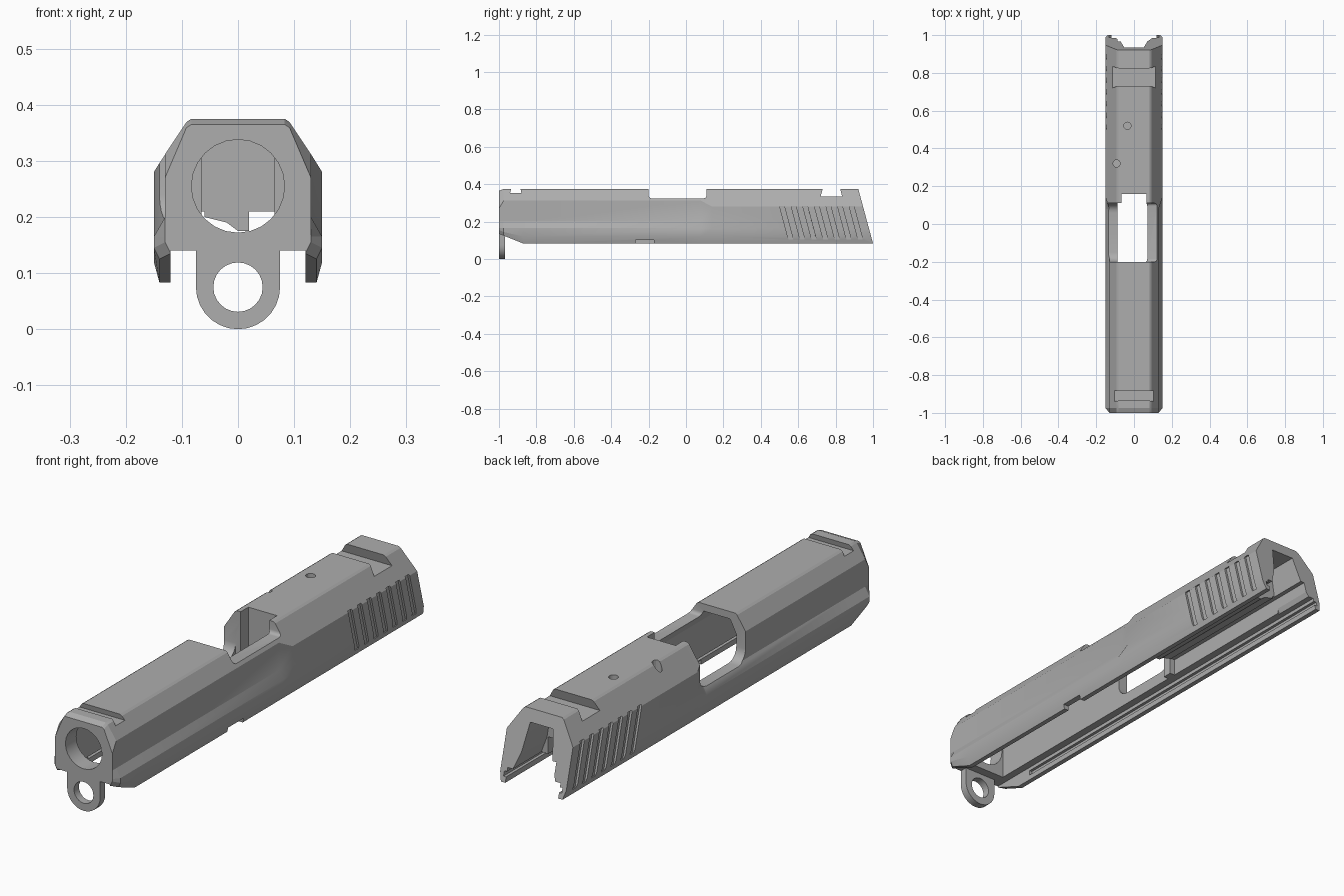
import bpy, bmesh, math

cube = bpy.data.objects.get("Cube")
if cube:
    bpy.data.objects.remove(cube, do_unlink=True)

steel = bpy.data.materials.new("grey_steel")
steel.use_nodes = True
COLOR = (0.42, 0.42, 0.42, 1)
steel.diffuse_color = COLOR
for node in steel.node_tree.nodes:
    if node.type == 'BSDF_PRINCIPLED':
        node.inputs["Base Color"].default_value = COLOR


def loft(name, rings):
    """Skin a list of equal closed rings and cap both ends."""
    bm = bmesh.new()
    loops = [[bm.verts.new(p) for p in ring] for ring in rings]
    n = len(loops[0])
    for a, b in zip(loops, loops[1:]):
        for i in range(n):
            j = (i + 1) % n
            bm.faces.new((a[i], a[j], b[j], b[i]))
    bm.faces.new(loops[0])
    bm.faces.new(loops[-1])
    bmesh.ops.recalc_face_normals(bm, faces=bm.faces)
    mesh = bpy.data.meshes.new(name)
    bm.to_mesh(mesh)
    bm.free()
    mesh.materials.append(steel)
    obj = bpy.data.objects.new(name, mesh)
    bpy.context.collection.objects.link(obj)
    return obj


def prism(name, axis, outline, start, end):
    """Extrude a flat outline along one axis."""
    place = {'x': lambda u, v, t: (t, u, v),
             'y': lambda u, v, t: (u, t, v),
             'z': lambda u, v, t: (u, v, t)}[axis]
    return loft(name, [[place(u, v, t) for u, v in outline] for t in (start, end)])


def rect(u0, u1, v0, v1):
    return [(u0, v0), (u1, v0), (u1, v1), (u0, v1)]


def mirrored(half):
    """Close a half outline by mirroring it across zero."""
    return half + [(-u, v) for u, v in reversed(half)]


def arc(cu, cv, r, a0, a1, n):
    return [(cu + r * math.cos(math.radians(a0 + (a1 - a0) * i / n)),
             cv + r * math.sin(math.radians(a0 + (a1 - a0) * i / n)))
            for i in range(n + 1)]


def circle(cu, cv, r, n=24):
    return arc(cu, cv, r, 0, 360, n)[:-1]


def slot(u0, u1, v0, v1, r):
    """Upright slot with rounded lower corners."""
    return (arc(u0 + r, v0 + r, r, 180, 270, 5) + arc(u1 - r, v0 + r, r, 270, 360, 5)
            + [(u1, v1), (u0, v1)])


def cut(obj, axis, outline, start, end):
    cutter = prism("cutter", axis, outline, start, end)
    cutter.hide_render = True
    mod = obj.modifiers.new("cut", 'BOOLEAN')
    mod.operation, mod.solver, mod.object = 'DIFFERENCE', 'EXACT', cutter
    bpy.context.view_layer.objects.active = obj
    bpy.ops.object.modifier_apply(modifier=mod.name)
    bpy.data.objects.remove(cutter, do_unlink=True)


# Outer shell: narrow upper flanks in front, full width behind, raked rear
def section(y, base, w, shoulder, foot=0.15, top=0.375, rake=0.0):
    half = [(foot - 0.01, base), (foot, max(0.12, base + 0.02)), (foot, 0.165),
            (w, 0.2), (w, shoulder), (0.092, top - 0.006), (0.083, top)]
    return [(x, y - rake * (z - base), z) for x, z in mirrored(half)]


slide = loft("slide_body", [
    section(-1.0, 0.135, 0.13, 0.27, foot=0.13, top=0.365),
    section(-0.975, 0.125, 0.13, 0.312),
    section(-0.87, 0.083, 0.13, 0.312),
    section(0.08, 0.083, 0.13, 0.312),
    section(0.14, 0.083, 0.15, 0.28),
    section(1.0, 0.083, 0.15, 0.28, rake=0.27)])

# Underside channel, rail grooves and front chamber
cut(slide, 'y', rect(-0.12, 0.12, 0.0, 0.14), -1.1, 1.1)
cut(slide, 'y', rect(-0.132, 0.132, 0.105, 0.125), -0.8, 1.1)
cut(slide, 'y', mirrored([(0.088, 0.1), (0.088, 0.29), (0.06, 0.345)]), -0.93, 0.11)
cut(slide, 'y', circle(0, 0.255, 0.083), -1.1, -0.9)

# Ejection port: shallow on the left, deep on the right, with a hood notch
cut(slide, 'x', slot(-0.2, 0.11, 0.325, 0.5, 0.015), -0.3, 0.3)
cut(slide, 'x', slot(-0.2, 0.11, 0.19, 0.5, 0.05), -0.3, 0.0)
cut(slide, 'z', rect(-0.065, 0.065, 0.1, 0.16), 0.12, 0.5)

# Rear channel below the breech block, and the open rear end
cut(slide, 'y', rect(-0.088, 0.065, 0.1, 0.21), 0.15, 1.1)
cut(slide, 'y', mirrored([(0.1, 0.13), (0.07, 0.21), (0.052, 0.325)]), 0.8, 1.1)

# Dovetail sight cuts
cut(slide, 'x', [(-0.94, 0.353), (-0.88, 0.353), (-0.89, 0.4), (-0.93, 0.4)], -0.3, 0.3)
cut(slide, 'x', [(0.72, 0.335), (0.835, 0.335), (0.818, 0.4), (0.737, 0.4)], -0.3, 0.3)

# Small top holes and lower edge notch
for x, y in ((-0.035, 0.52), (-0.092, 0.32)):
    cut(slide, 'z', circle(x, y, 0.019, 16), 0.3, 0.5)
cut(slide, 'x', rect(-0.27, -0.17, 0.05, 0.102), 0.1, 0.3)

# Slanted grip serrations on both sides
for side in (-1, 1):
    for i in range(7):
        y = 0.5 + i * 0.062
        groove = [(y, 0.285), (y + 0.025, 0.285), (y + 0.073, 0.105), (y + 0.048, 0.105)]
        cut(slide, 'x', groove, side * 0.141, side * 0.2)

# Rib under the breech block
rib = prism("breech_rib", 'y', [(-0.06, 0.212), (-0.06, 0.2), (-0.02, 0.19),
                                (0.0, 0.175), (0.02, 0.175), (0.02, 0.212)], 0.16, 0.8)

# Guide ring below the muzzle
ring = prism("guide_ring", 'y',
             [(0.075, 0.14), (-0.075, 0.14)] + arc(0, 0.075, 0.075, 180, 360, 14),
             -1.0, -0.968)
cut(ring, 'y', circle(0, 0.075, 0.044), -1.1, -0.9)

bpy.ops.object.select_all(action='DESELECT')
for obj in (slide, ring):
    obj.select_set(True)
bpy.context.view_layer.objects.active = slide
bpy.ops.object.shade_smooth_by_angle(angle=math.radians(20))
